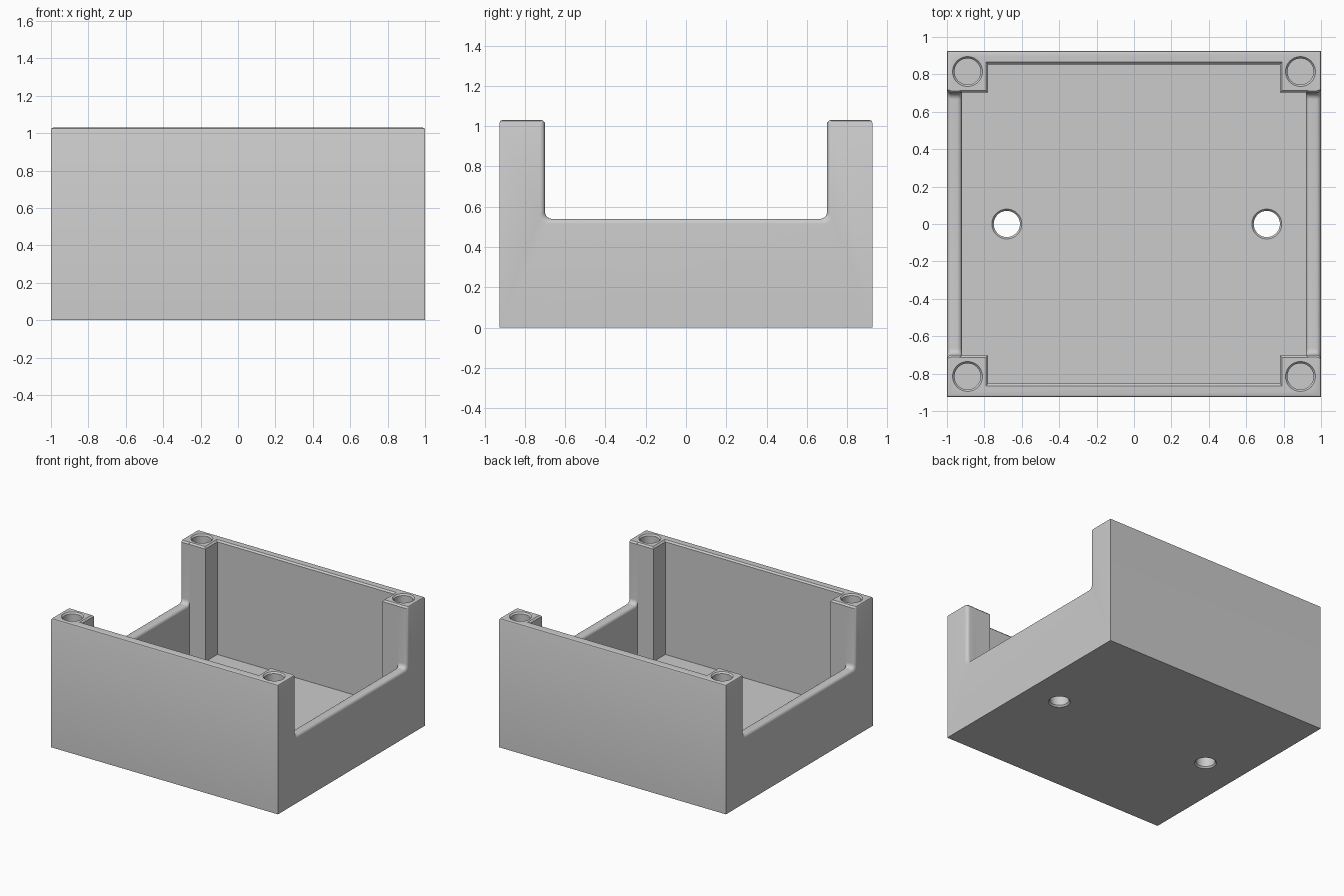
import bpy, bmesh, math
from mathutils import Vector

cube = bpy.data.objects.get("Cube")
if cube:
    bpy.data.objects.remove(cube, do_unlink=True)

HX, HY, TOP = 1.0, 0.925, 1.03   # outer half sizes and height
FLOOR, SILL = 0.12, 0.54         # floor thickness, height of the low side walls
CH = 0.012                       # small edge chamfer
WALL_X, POST_X = 0.92, 0.78      # inner faces of the side walls and posts
WALL_Y, POST_Y = 0.853, 0.70

grey = bpy.data.materials.new("light grey")
grey.use_nodes = True
colour = (0.6, 0.6, 0.6, 1)
grey.diffuse_color = colour
grey.node_tree.nodes["Principled BSDF"].inputs["Base Color"].default_value = colour


def loft(name, rings):
    """Closed solid skinned through rings with equal point counts."""
    bm = bmesh.new()
    loops = [[bm.verts.new(p) for p in ring] for ring in rings]
    n = len(loops[0])
    for a, b in zip(loops, loops[1:]):
        for i in range(n):
            j = (i + 1) % n
            bm.faces.new((a[i], a[j], b[j], b[i]))
    bm.faces.new(loops[0])
    bm.faces.new(loops[-1])
    bmesh.ops.recalc_face_normals(bm, faces=bm.faces)
    mesh = bpy.data.meshes.new(name)
    bm.to_mesh(mesh)
    bm.free()
    mesh.materials.append(grey)
    obj = bpy.data.objects.new(name, mesh)
    bpy.context.collection.objects.link(obj)
    return obj


def rectangle(inset, z):
    x, y = HX - inset, HY - inset
    return [Vector((sx * x, sy * y, z))
            for sx, sy in ((-1, -1), (1, -1), (1, 1), (-1, 1))]


def cross(e, z):
    """Cavity outline: a rectangle with four corner posts left standing."""
    x, px, y, py = WALL_X + e, POST_X + e, WALL_Y + e, POST_Y + 0.002 + e
    q = [(x, py), (px, py), (px, y)]
    pts = q + [(-a, b) for a, b in reversed(q)]
    pts += [(-a, -b) for a, b in q] + [(a, -b) for a, b in reversed(q)]
    return [Vector((a, b, z)) for a, b in pts]


def circle(x, y, z, r, n=48):
    return [Vector((x + r * math.cos(2 * math.pi * i / n),
                    y + r * math.sin(2 * math.pi * i / n), z)) for i in range(n)]


def notch_ring(x, widen, drop, radius=0.035):
    """Side opening: flared at the rim, rounded in the lower corners."""
    w, b = POST_Y + widen, SILL - drop
    half = [(w + CH, TOP + 0.1), (w + CH, TOP), (w, TOP - CH)]
    for i in range(9):
        t = math.pi / 2 * i / 8
        half.append((w - radius + radius * math.cos(t), b + radius - radius * math.sin(t)))
    pts = half + [(-y, z) for y, z in reversed(half)]
    return [Vector((x, y, z)) for y, z in pts]


def notch(name, side, r=0.025, steps=6):
    """Opening whose sill and post edges are rounded over."""
    stations = [(WALL_X - 0.03, 0, r)]
    angles = [math.pi / 2 * i / steps for i in range(steps + 1)]
    for t in reversed(angles):
        stations.append((WALL_X + r - r * math.sin(t), 0, r - r * math.cos(t)))
    for t in angles:
        e = r - r * math.cos(t)
        stations.append((HX - r + r * math.sin(t), e, e))
    stations.append((HX + 0.05, r, r))
    return loft(name, [notch_ring(side * x, w, d) for x, w, d in stations])


# Outer block with a softened top rim
body = loft("open_box", [rectangle(0, 0), rectangle(0, TOP - CH),
                         rectangle(CH * 0.3, TOP - CH * 0.3), rectangle(CH, TOP)])

# Cavity and side openings
cutters = [loft("cavity_cutter", [cross(0, FLOOR), cross(0, TOP - CH),
                                  cross(CH, TOP), cross(CH, TOP + 0.1)])]
cutters += [notch("side_opening_cutter", side) for side in (-1, 1)]

# Chamfered blind holes in the four posts
for x in (-0.89, 0.89):
    for y in (-0.815, 0.815):
        levels = ((TOP - 0.25, 0.07), (TOP - CH, 0.07), (TOP, 0.08), (TOP + 0.1, 0.08))
        cutters.append(loft("post_hole_cutter", [circle(x, y, z, r) for z, r in levels]))

# Two through holes in the floor, chamfered at both ends
for x in (-0.68, 0.71):
    levels = ((-0.1, 0.08), (0, 0.08), (CH, 0.07),
              (FLOOR - CH, 0.07), (FLOOR, 0.08), (FLOOR + 0.1, 0.08))
    cutters.append(loft("floor_hole_cutter", [circle(x, 0, z, r) for z, r in levels]))

# Cut everything out of the block
bpy.ops.object.select_all(action='DESELECT')
bpy.context.view_layer.objects.active = body
body.select_set(True)
for cutter in cutters:
    mod = body.modifiers.new("cut", 'BOOLEAN')
    mod.operation = 'DIFFERENCE'
    mod.solver = 'EXACT'
    mod.object = cutter
    bpy.ops.object.modifier_apply(modifier=mod.name)
    bpy.data.objects.remove(cutter, do_unlink=True)

bpy.ops.object.shade_smooth_by_angle(angle=math.radians(30))
